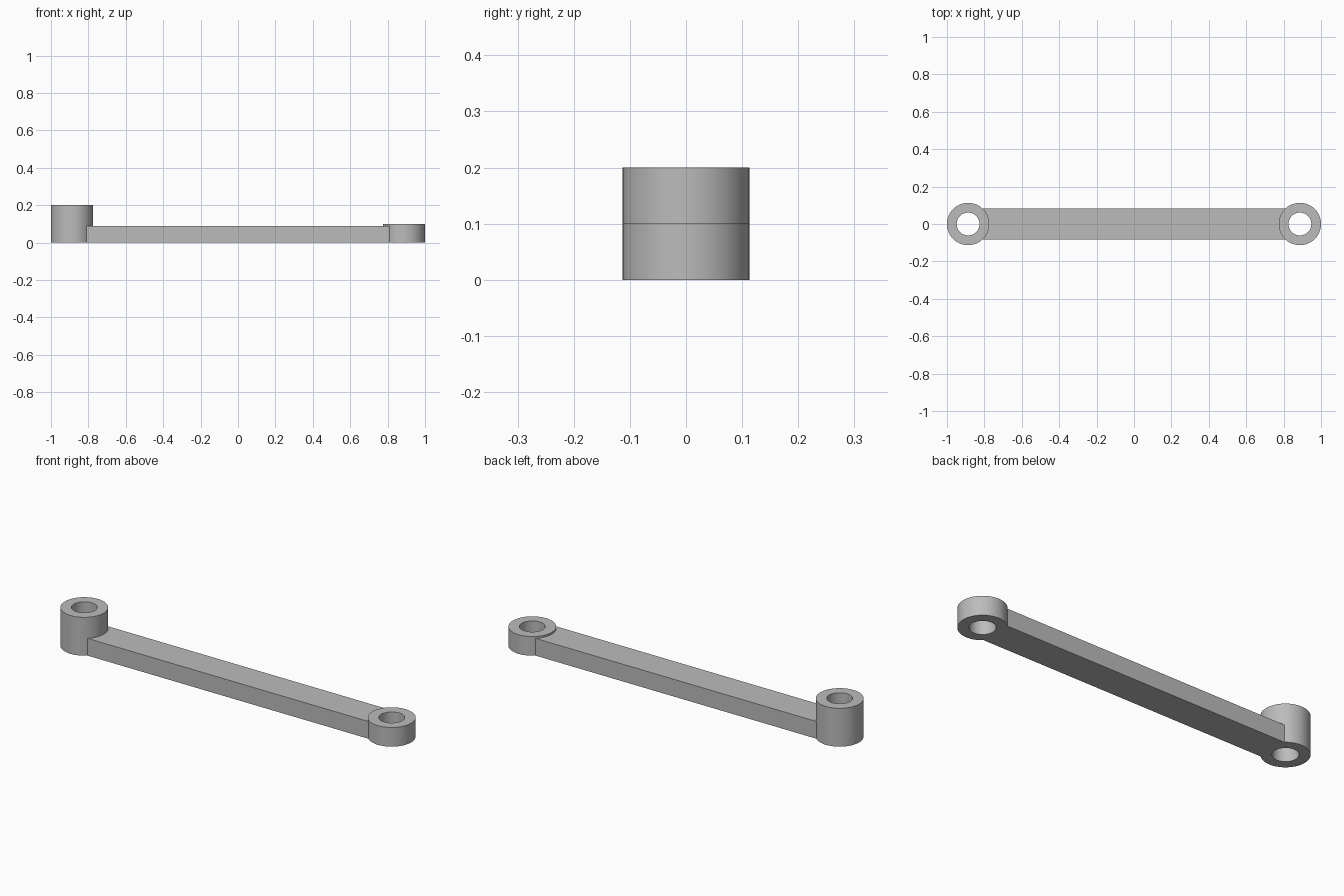
import bpy
import bmesh
from math import sin, cos, pi, asin

cube = bpy.data.objects.get("Cube")
if cube:
    bpy.data.objects.remove(cube, do_unlink=True)

SEGMENTS = 96
CENTRE_X = 0.887
OUTER_R = 0.113
HOLE_R = 0.061
BAR_HALF_WIDTH = 0.083
BAR_HEIGHT = 0.09

grey = bpy.data.materials.new("plain_grey")
grey.use_nodes = True
colour = (0.5, 0.5, 0.5, 1)
grey.diffuse_color = colour
grey.node_tree.nodes["Principled BSDF"].inputs["Base Color"].default_value = colour


def finish(name, bm):
    bmesh.ops.recalc_face_normals(bm, faces=bm.faces)
    mesh = bpy.data.meshes.new(name)
    bm.to_mesh(mesh)
    bm.free()
    mesh.materials.append(grey)
    obj = bpy.data.objects.new(name, mesh)
    bpy.context.collection.objects.link(obj)
    bpy.ops.object.select_all(action='DESELECT')
    obj.select_set(True)
    bpy.context.view_layer.objects.active = obj
    bpy.ops.object.shade_smooth_by_angle(angle=pi / 6)
    return obj


def boss(name, x, height):
    """Hollow cylinder lathed from a rectangular wall section."""
    bm = bmesh.new()
    section = [(HOLE_R, 0), (OUTER_R, 0), (OUTER_R, height), (HOLE_R, height)]
    rings = []
    for i in range(SEGMENTS):
        a = 2 * pi * i / SEGMENTS
        rings.append([bm.verts.new((x + r * cos(a), r * sin(a), z)) for r, z in section])
    for i, ring in enumerate(rings):
        after = rings[(i + 1) % SEGMENTS]
        for j in range(4):
            k = (j + 1) % 4
            bm.faces.new((ring[j], after[j], after[k], ring[k]))
    return finish(name, bm)


def link_bar(name):
    """Flat bar whose ends are hollowed to fit against the bosses."""
    bm = bmesh.new()
    spread = asin(BAR_HALF_WIDTH / OUTER_R)
    steps = 24
    angles = [spread * (2 * i / steps - 1) for i in range(steps + 1)]
    lower, upper = [], []
    for z, row in ((0, lower), (BAR_HEIGHT, upper)):
        for side in (-1, 1):
            row.append([bm.verts.new((side * (CENTRE_X - OUTER_R * cos(a)),
                                      OUTER_R * sin(a), z)) for a in angles])
    # Top and bottom strips run between the two curved ends
    for left, right in (lower, upper):
        for i in range(steps):
            bm.faces.new((left[i], right[i], right[i + 1], left[i + 1]))
    # Long side walls
    for i in (0, -1):
        bm.faces.new((lower[0][i], lower[1][i], upper[1][i], upper[0][i]))
    # Curved end walls
    for low, high in zip(lower, upper):
        for i in range(steps):
            bm.faces.new((low[i], low[i + 1], high[i + 1], high[i]))
    return finish(name, bm)


boss("tall_end_boss", -CENTRE_X, 0.2)
boss("short_end_boss", CENTRE_X, 0.1)
link_bar("link_bar")
